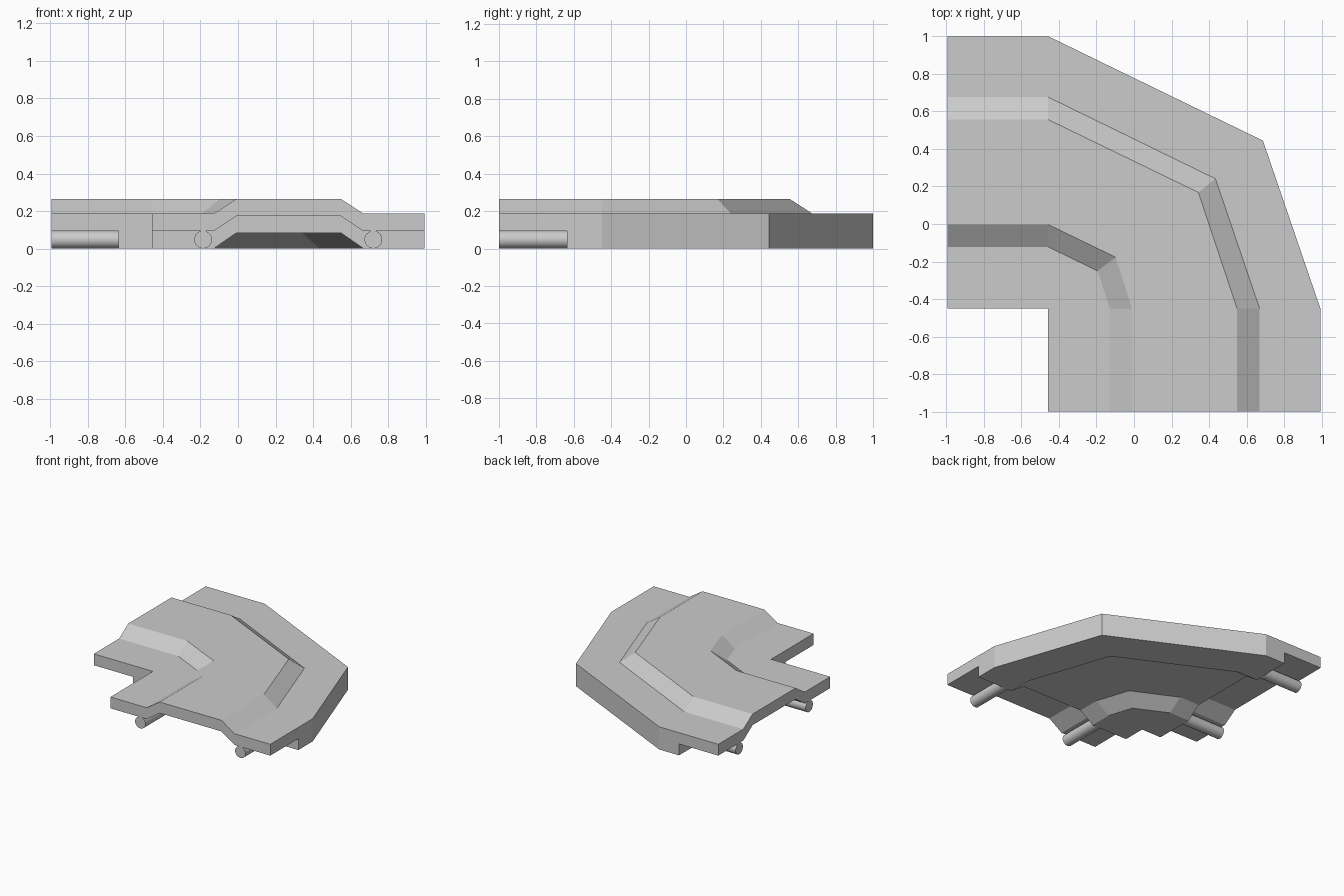
import bpy, bmesh
from mathutils import Vector, Matrix

if "Cube" in bpy.data.objects:
    bpy.data.objects.remove(bpy.data.objects["Cube"])

# Cross-section: distance across the track (outer to inner) and heights
ACROSS = [1.0, 0.676, 0.556, -0.003, -0.122, -0.45]
RAISED = [0, 0, 1, 1, 0, 0]
SHIFT = -0.007          # the front leg is offset slightly in x
TOP, TAB, BASE = (0.186, 0.264), (0.093, 0.173), (0.0, 0.083)

def left_leg(x):
    return [(x, u) for u in ACROSS]

def front_leg(y):
    return [(u + SHIFT, y) for u in ACROSS]

# Section at the middle of the bend
mid = [(0.687, 0.444), (0.434, 0.241), (0.343, 0.168),
       (-0.098, -0.177), (-0.194, -0.25), (-0.457, -0.45)]

# Stations along the sweep, each with its underside level
stations = [(left_leg(-0.993), TAB), (left_leg(-0.637), TAB),
            (left_leg(-0.637), BASE), (left_leg(-0.457), BASE),
            (mid, BASE),
            (front_leg(-0.45), BASE), (front_leg(-0.637), BASE),
            (front_leg(-0.637), TAB), (front_leg(-1.0), TAB)]

def ring(points, under):
    upper = [Vector((x, y, TOP[r])) for (x, y), r in zip(points, RAISED)]
    lower = [Vector((x, y, under[r])) for (x, y), r in zip(points, RAISED)]
    return upper + lower[::-1]

# Track corner: sweep the section and cap both ends
bm = bmesh.new()
rings = [[bm.verts.new(p) for p in ring(*s)] for s in stations]
n = len(rings[0])
for a, b in zip(rings, rings[1:]):
    for i in range(n):
        j = (i + 1) % n
        bm.faces.new((a[i], a[j], b[j], b[i]))
for r in (rings[0][::-1], rings[-1]):
    bm.faces.new(r)
bmesh.ops.remove_doubles(bm, verts=bm.verts, dist=0.0005)
flat = [f for f in bm.faces if f.calc_area() < 1e-6]
bmesh.ops.delete(bm, geom=flat, context='FACES_ONLY')
bmesh.ops.recalc_face_normals(bm, faces=bm.faces)
mesh = bpy.data.meshes.new("track_corner")
bm.to_mesh(mesh)
bm.free()
bpy.context.collection.objects.link(bpy.data.objects.new("track_corner", mesh))

# Connector pins under the end tabs
def pin(name, start, end, radius=0.047):
    a, b = Vector(start), Vector(end)
    bpy.ops.mesh.primitive_cylinder_add(
        vertices=32, radius=radius, depth=(b - a).length, location=(a + b) / 2,
        rotation=(b - a).to_track_quat('Z', 'Y').to_euler())
    bpy.context.object.name = name
    bpy.ops.object.shade_smooth_by_angle()

for side, u in (("outer", 0.728), ("inner", -0.179)):
    pin("left_pin_" + side, (-0.993, u, 0.048), (-0.636, u, 0.048))
    pin("front_pin_" + side, (u + SHIFT, -1.0, 0.048), (u + SHIFT, -0.636, 0.048))
